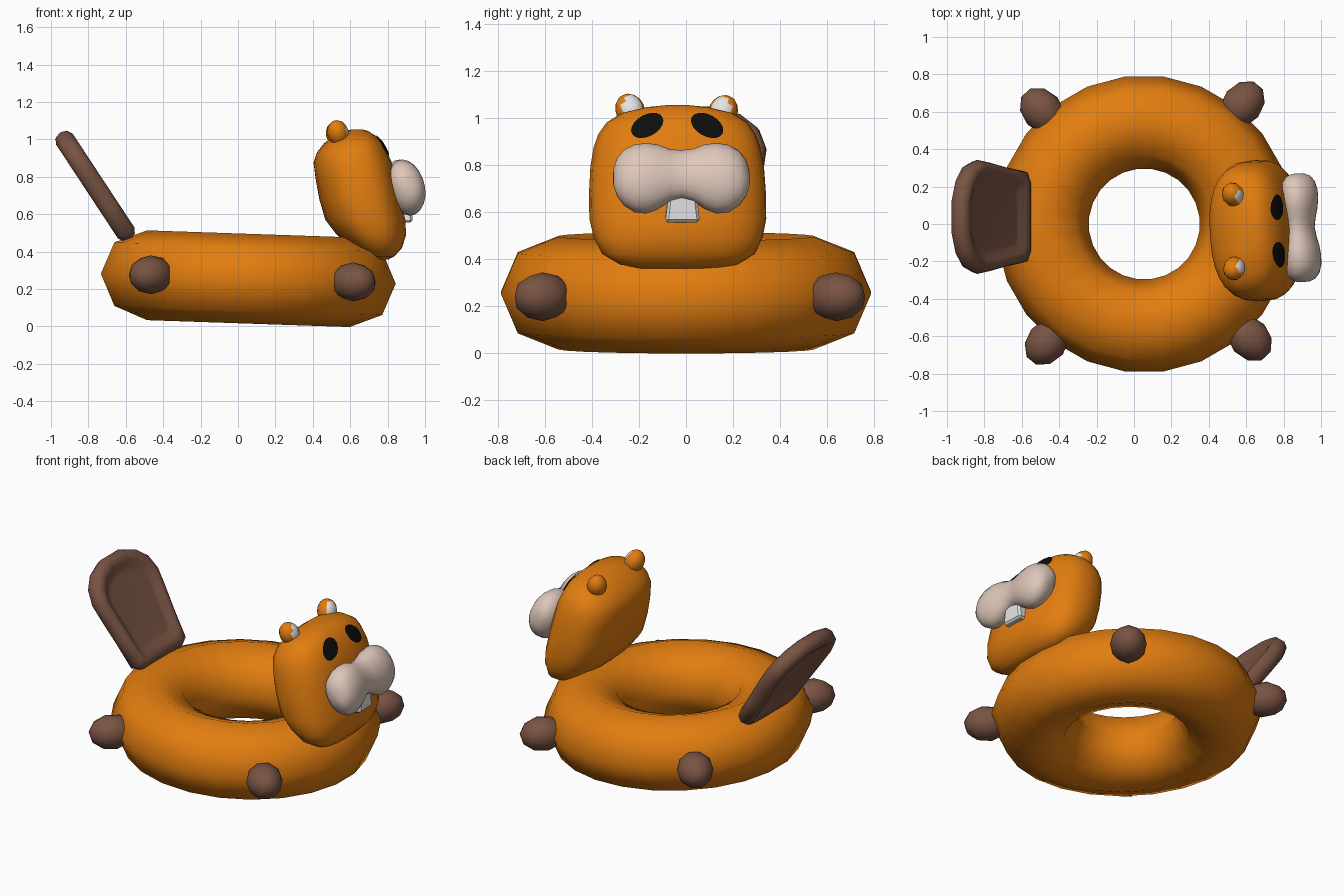
import bpy, bmesh, math
from mathutils import Vector, Matrix
from mathutils.bvhtree import BVHTree

if "Cube" in bpy.data.objects:
    bpy.data.objects.remove(bpy.data.objects["Cube"])

def material(name, rgb):
    m = bpy.data.materials.new(name)
    m.diffuse_color = (*rgb, 1)
    m.use_nodes = True
    m.node_tree.nodes["Principled BSDF"].inputs["Base Color"].default_value = m.diffuse_color
    return m

ORANGE = material("orange", (0.76, 0.205, 0.005))
BROWN = material("brown", (0.19, 0.088, 0.056))
BEIGE = material("beige", (0.73, 0.57, 0.49))
WHITE = material("white", (0.78, 0.78, 0.78))
BLACK = material("black", (0.004, 0.004, 0.004))

def finish(name, bm, *mats, smooth=True):
    bmesh.ops.recalc_face_normals(bm, faces=bm.faces)
    me = bpy.data.meshes.new(name)
    bm.to_mesh(me)
    bm.free()
    for m in mats:
        me.materials.append(m)
    for p in me.polygons:
        p.use_smooth = smooth
    ob = bpy.data.objects.new(name, me)
    bpy.context.collection.objects.link(ob)
    return ob

def loft(rings, cap=True):
    """Bridge equal-length closed loops of points."""
    bm = bmesh.new()
    loops = [[bm.verts.new(p) for p in r] for r in rings]
    n = len(loops[0])
    for a, b in zip(loops, loops[1:]):
        for i in range(n):
            j = (i + 1) % n
            bm.faces.new((a[i], a[j], b[j], b[i]))
    if cap:
        bm.faces.new(loops[0])
        bm.faces.new(loops[-1])
    return bm

def spow(v, e):
    return math.copysign(abs(v) ** e, v)

TAU = 2 * math.pi
# the head and its details are turned slightly about z
PIVOT = Vector((0.64, -0.037, 0))
YAW = Matrix.Translation(PIVOT) @ Matrix.Rotation(math.radians(3), 4, 'Z') @ Matrix.Translation(-PIVOT)

# swim ring, tilted slightly
rings = []
for i in range(24):
    a = TAU * (i + 0.5) / 24
    ring = []
    for k in range(8):
        t = TAU * k / 8
        r = 0.546 + 0.249 * math.cos(t)
        x = r * math.cos(a)
        ring.append((0.055 + x, r * math.sin(a), 0.255 - 0.034 * x + 0.24 * math.sin(t)))
    rings.append(ring)
rings.append(rings[0])
bm = loft(rings, cap=False)
bmesh.ops.remove_doubles(bm, verts=bm.verts, dist=1e-5)
finish("ring", bm, ORANGE)

# head: slices of (z, back x, front x, half width)
slices = [(0.358, 0.70, 0.80, 0.16), (0.375, 0.67, 0.835, 0.25), (0.42, 0.61, 0.875, 0.325),
          (0.49, 0.53, 0.897, 0.36), (0.57, 0.468, 0.893, 0.377), (0.68, 0.436, 0.868, 0.377),
          (0.79, 0.416, 0.842, 0.37), (0.875, 0.405, 0.822, 0.355), (0.93, 0.423, 0.797, 0.335),
          (0.98, 0.462, 0.77, 0.30), (1.02, 0.515, 0.733, 0.235), (1.045, 0.575, 0.695, 0.13),
          (1.053, 0.61, 0.665, 0.05)]
rings = []
for z, xb, xf, hw in slices:
    ring = []
    for k in range(28):
        t = TAU * k / 28
        ring.append(YAW @ Vector(((xb + xf) / 2 + (xf - xb) / 2 * spow(math.cos(t), 0.8),
                                  -0.037 + hw * spow(math.sin(t), 0.8), z)))
    rings.append(ring)
bm = loft(rings)
bmesh.ops.recalc_face_normals(bm, faces=bm.faces)
tree = BVHTree.FromBMesh(bm)
finish("head", bm, ORANGE)

# eyes: thin discs laid on the face
for name, cy, s in (("eye_right", -0.165, 1), ("eye_left", 0.09, -1)):
    rings = []
    for q in (0.05, 0.35, 0.7, 1.0):
        ring = []
        for k in range(20):
            t = TAU * k / 20
            u, v = 0.074 * q * math.cos(t), 0.046 * q * math.sin(t)
            c, d = math.cos(s * 0.5), math.sin(s * 0.5)
            hit = tree.ray_cast(Vector((2, cy + u * c - v * d, 0.963 + u * d + v * c)), Vector((-1, 0, 0)))
            ring.append(hit[0] + Vector((0.006, 0, 0.004)))
        rings.append(ring)
    bm = loft(rings, cap=False)
    bm.verts.ensure_lookup_table()
    bm.faces.new(bm.verts[:20])
    finish(name, bm, BLACK)

# snout: two lobes, slices of (offset, depth, bottom z, top z)
half = [(0, 0.072, 0.655, 0.862), (0.05, 0.08, 0.643, 0.867), (0.10, 0.093, 0.61, 0.886),
        (0.15, 0.10, 0.592, 0.892), (0.20, 0.099, 0.597, 0.885), (0.245, 0.086, 0.625, 0.862),
        (0.275, 0.062, 0.665, 0.825), (0.29, 0.025, 0.71, 0.78)]
rings = []
for o, rx, zb, zt in [(-o, *r) for o, *r in half[:0:-1]] + half:
    ring = []
    for k in range(20):
        t = TAU * k / 20
        ring.append(YAW @ Vector((0.892 + rx * math.cos(t) - 0.02 * math.sin(t), -0.033 + o,
                                  (zb + zt) / 2 + (zt - zb) / 2 * math.sin(t))))
    rings.append(ring)
finish("snout", loft(rings), BEIGE)

# front teeth
bm = bmesh.new()
bmesh.ops.create_cube(bm, size=1)
for v in bm.verts:
    w = 0.148 if v.co.z < 0 else 0.12
    v.co = YAW @ Vector((0.885 + 0.09 * v.co.x, -0.029 + w * v.co.y, 0.612 + 0.115 * v.co.z))
bmesh.ops.bevel(bm, geom=bm.edges[:], offset=0.012, segments=1, affect='EDGES')
ob = finish("teeth", bm, WHITE, smooth=False)

# ears with pale front faces
for name, x, y, z, s in (("ear_left", 0.528, 0.158, 1.027, 1), ("ear_right", 0.535, -0.238, 1.033, -1)):
    bm = bmesh.new()
    bmesh.ops.create_uvsphere(bm, u_segments=12, v_segments=8, radius=1)
    tilt = Matrix.Rotation(-s * 0.45, 4, 'X') @ Matrix.Rotation(-0.25, 4, 'Y')
    bm.transform(Matrix.Translation((x, y, z)) @ tilt @ Matrix.Diagonal((0.058, 0.062, 0.072, 1)))
    bm.normal_update()
    facing = Vector((0.9, -s * 0.3, 0.3)).normalized()
    for f in bm.faces:
        f.material_index = 1 if f.normal.dot(facing) > 0.72 else 0
    finish(name, bm, ORANGE, WHITE)

# paws: stubby, pointing outward
for name, x, y, z in (("paw_back_left", -0.49, 0.605, 0.275), ("paw_front_left", 0.58, 0.64, 0.238),
                      ("paw_back_right", -0.465, -0.63, 0.276), ("paw_front_right", 0.617, -0.61, 0.238)):
    bm = bmesh.new()
    bmesh.ops.create_icosphere(bm, subdivisions=2, radius=1)
    a = math.atan2(y, x - 0.055)
    bm.transform(Matrix.Translation((x, y, z)) @ Matrix.Rotation(a, 4, 'Z') @ Matrix.Diagonal((0.138, 0.108, 0.104, 1)))
    finish(name, bm, BROWN)

# flat tail with a sunken panel on both sides
side = [(0.0, 0.19), (0.03, 0.245), (0.2, 0.265), (0.36, 0.29), (0.48, 0.305), (0.575, 0.275),
        (0.645, 0.20), (0.685, 0.09)]
outline = side + [(u, -v) for u, v in reversed(side)]
ORIGIN = Vector((-0.575, 0.038, 0.465))
UP, OUT = Vector((-0.55, 0, 0.835)), Vector((0.835, 0, 0.55))
levels = [(0.60, 0.022), (0.68, 0.024), (0.78, 0.045), (0.88, 0.053), (0.965, 0.036), (1.0, 0.0)]
levels += [(s, -w) for s, w in reversed(levels[:-1])]
rings = [[ORIGIN + UP * (0.345 + (u - 0.345) * s) + Vector((0, v * s, 0)) + OUT * w for u, v in outline]
         for s, w in levels]
finish("tail", loft(rings), BROWN)
